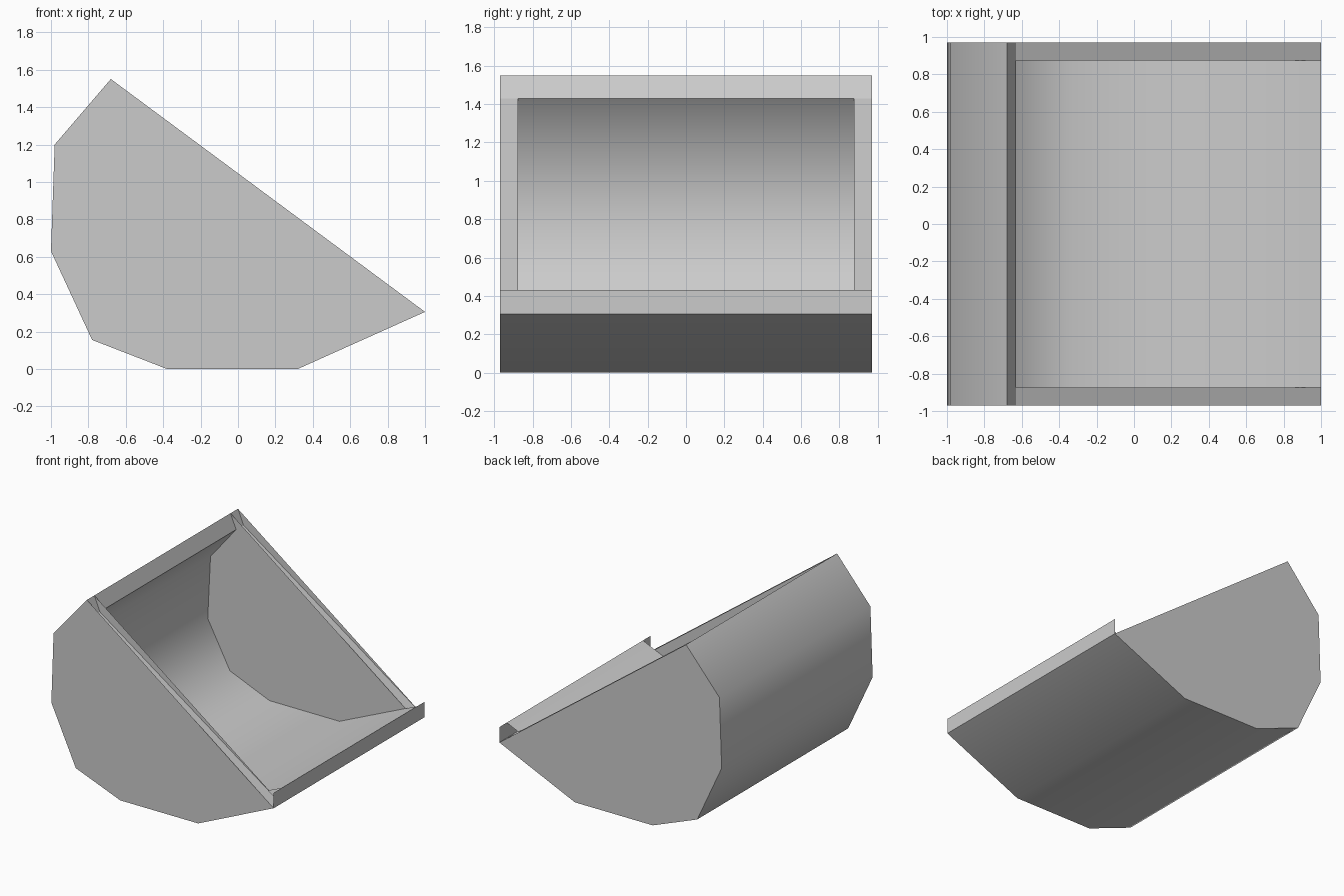
import bpy
from mathutils import Vector

cube = bpy.data.objects.get("Cube")
if cube:
    bpy.data.objects.remove(cube, do_unlink=True)

# One plain grey metal
metal = bpy.data.materials.new("grey_metal")
metal.use_nodes = True
grey = (0.6, 0.6, 0.6, 1)
metal.diffuse_color = grey
metal.node_tree.nodes["Principled BSDF"].inputs["Base Color"].default_value = grey

# Bucket cross-sections (x, z), from the back top edge round to the front edge
OUTER = [(-0.68, 1.55), (-0.98, 1.2), (-1, 0.63), (-0.78, 0.155),
         (-0.38, 0), (0.32, 0), (1, 0.305)]
INNER = [(-0.63, 1.43), (-0.86, 1.15), (-0.885, 0.64), (-0.685, 0.267),
         (-0.33, 0.12), (0.3, 0.12), (1, 0.43)]
Y_OUT, Y_IN = 0.97, 0.875


def make(name, verts, faces, smooth=False):
    mesh = bpy.data.meshes.new(name)
    mesh.from_pydata(verts, [], faces)
    mesh.materials.append(metal)
    for p in mesh.polygons:
        p.use_smooth = smooth
    obj = bpy.data.objects.new(name, mesh)
    bpy.context.collection.objects.link(obj)
    return obj


def strip(name, path, y0, y1, flip=False, smooth=False):
    """Sweep a cross-section path along y."""
    verts = [(x, y, z) for x, z in path for y in (y0, y1)]
    faces = [(i, i + 1, i + 3, i + 2) for i in range(0, len(verts) - 2, 2)]
    if flip:
        faces = [f[::-1] for f in faces]
    return make(name, verts, faces, smooth)


def wall(name, path, y, facing):
    """Flat side polygon whose normal points along y in the given direction."""
    n = len(path)
    obj = make(name, [(x, y, z) for x, z in path], [tuple(range(n))])
    if obj.data.polygons[0].normal.dot(Vector((0, facing, 0))) < 0:
        obj.data.flip_normals()
    return obj


# Curved skins
strip("outer_shell", OUTER, -Y_OUT, Y_OUT, flip=True, smooth=True)
strip("inner_shell", INNER, -Y_IN, Y_IN, smooth=True)

# Edges joining the two skins
strip("back_lip", [OUTER[0], INNER[0]], -Y_OUT, Y_OUT, flip=True)
strip("front_lip", [OUTER[-1], INNER[-1]], -Y_OUT, Y_OUT)

# Inner wall follows the inner skin, ending on the sloped mouth line
(ax, az), (bx, bz) = OUTER[0], OUTER[-1]
(cx, cz), (dx, dz) = INNER[-2], INNER[-1]
m1, m2 = (bz - az) / (bx - ax), (dz - cz) / (dx - cx)
mx = (cz - az + m1 * ax - m2 * cx) / (m1 - m2)
mouth = (mx, az + m1 * (mx - ax))
inner_wall = [OUTER[0]] + INNER[:-1] + [mouth]

# Side walls and their top rims
for side, s in (("left", 1), ("right", -1)):
    wall(side + "_outer_wall", OUTER, s * Y_OUT, s)
    wall(side + "_inner_wall", inner_wall, s * Y_IN, -s)
    y0, y1 = sorted((s * Y_IN, s * Y_OUT))
    strip(side + "_rim", [INNER[0], OUTER[-1]], y0, y1, flip=True)
